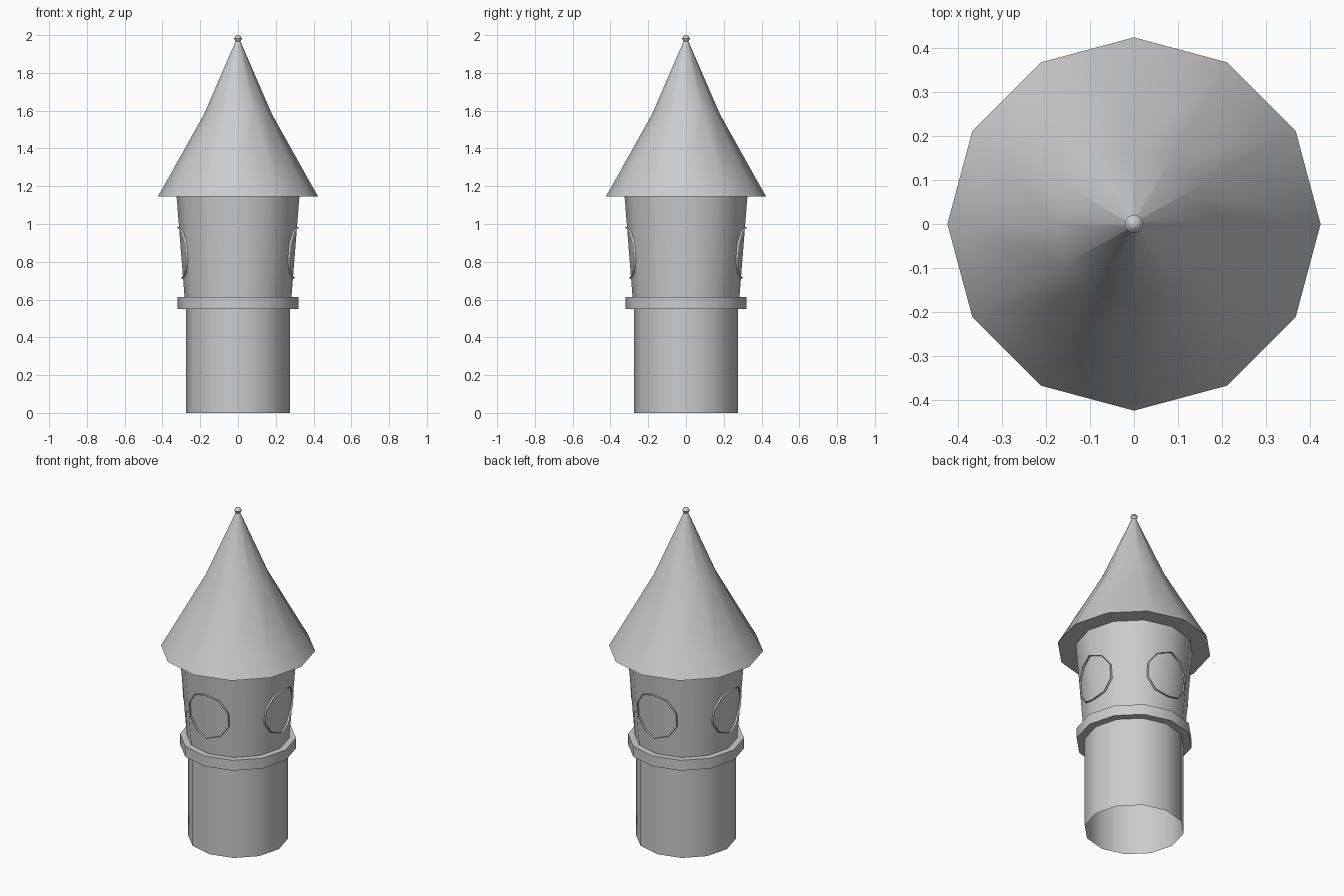
import bpy
from math import sin, cos, pi, radians

if "Cube" in bpy.data.objects:
    bpy.data.objects.remove(bpy.data.objects["Cube"])

SIDES = 12


def make_object(name, verts, faces):
    mesh = bpy.data.meshes.new(name)
    mesh.from_pydata(verts, [], faces)
    obj = bpy.data.objects.new(name, mesh)
    bpy.context.collection.objects.link(obj)
    bpy.ops.object.select_all(action='DESELECT')
    obj.select_set(True)
    bpy.context.view_layer.objects.active = obj
    bpy.ops.object.shade_smooth_by_angle(angle=radians(40))
    return obj


def lathe(name, profile, cap_top=False):
    """Revolve (radius, z) points, listed from bottom to top."""
    verts = [(r * cos(2 * pi * i / SIDES), r * sin(2 * pi * i / SIDES), z)
             for r, z in profile for i in range(SIDES)]
    faces = []
    for k in range(len(profile) - 1):
        for i in range(SIDES):
            j = (i + 1) % SIDES
            a, b = k * SIDES, (k + 1) * SIDES
            faces.append((a + i, a + j, b + j, b + i))
    if cap_top:
        faces.append(tuple(range(len(verts) - SIDES, len(verts))))
    return make_object(name, verts, faces)


# Tower walls, open underneath
lathe("lower_tower", [(0.275, 0), (0.275, 0.55)])
lathe("ledge_ring", [(0.275, 0.55), (0.32, 0.55), (0.32, 0.613), (0.283, 0.613)])
lathe("upper_tower", [(0.283, 0.613), (0.325, 1.145)])

# Flared conical roof with its flat eaves and tip bead
lathe("roof", [(0.325, 1.145), (0.425, 1.145), (0.39, 1.205), (0.178, 1.585), (0.013, 1.967)])
lathe("roof_tip", [(0.013, 1.967), (0.021, 1.982), (0.012, 1.996), (0.004, 2.0)], cap_top=True)


def wall_depth(x, z):
    """Distance of the upper wall from the axis at sideways offset x."""
    r = 0.283 + 0.042 * (z - 0.613) / 0.532
    return r - abs(x) * (1 - cos(pi / 6)) / sin(pi / 6)


# Round window rims that follow the wall, one per side
N, RADIUS, CENTRE = 10, 0.136, 0.848
for side, name in enumerate(("right", "back", "left", "front")):
    turn = side * pi / 2
    verts = []
    for offset in (0.0, 0.012):
        for i in range(N):
            a = 2 * pi * i / N
            u, z = RADIUS * sin(a), CENTRE + RADIUS * cos(a)
            d = wall_depth(u, z) + offset
            verts.append((d * cos(turn) - u * sin(turn), d * sin(turn) + u * cos(turn), z))
    faces = [((i + 1) % N, i, N + i, N + (i + 1) % N) for i in range(N)]
    make_object(name + "_window_rim", verts, faces)
